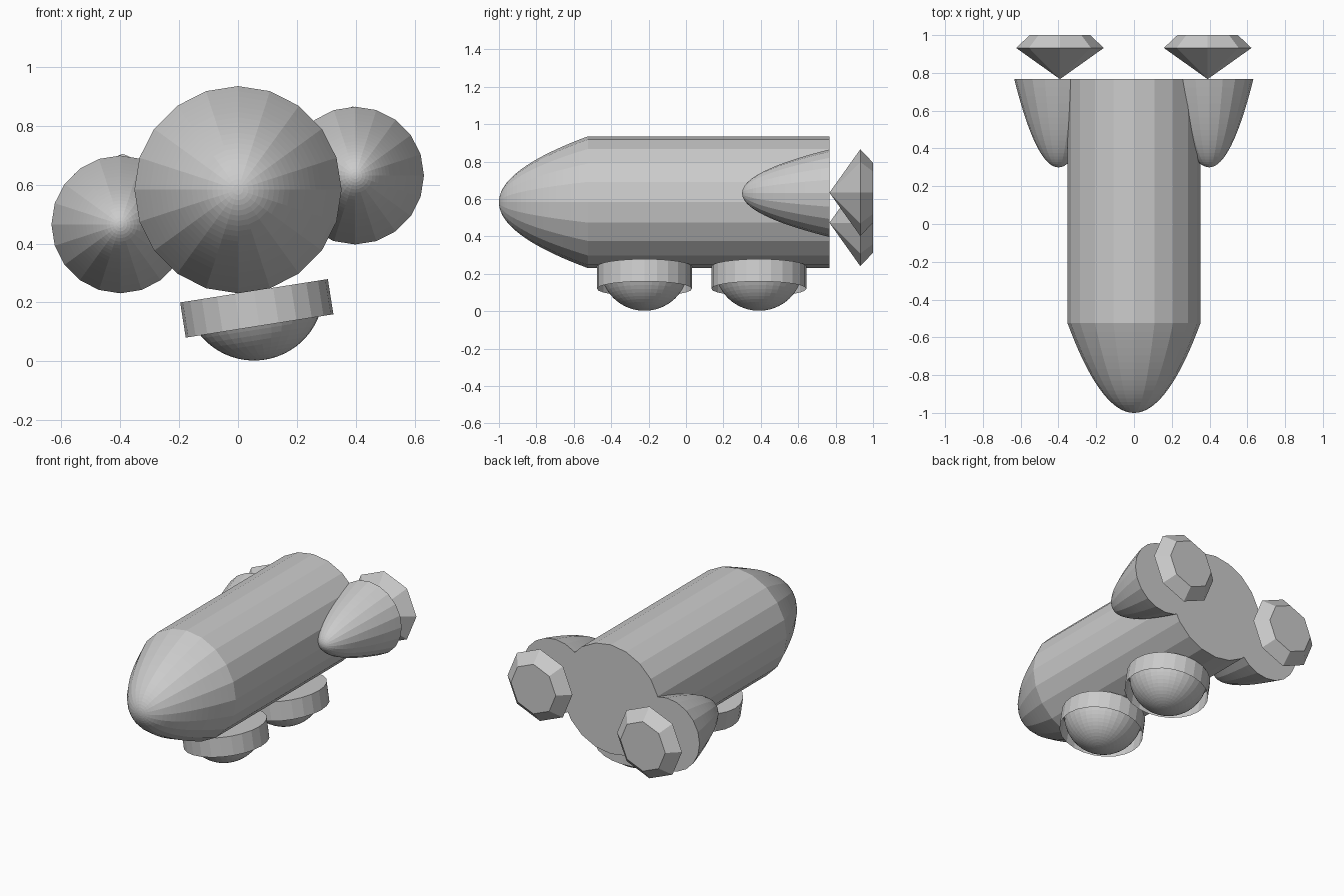
import bpy, bmesh
from math import sin, cos, pi, radians, sqrt
from mathutils import Matrix, Vector

if "Cube" in bpy.data.objects:
    bpy.data.objects.remove(bpy.data.objects["Cube"], do_unlink=True)

grey = bpy.data.materials.new("hull grey")
grey.use_nodes = True
tone = (0.6, 0.6, 0.6, 1)
grey.diffuse_color = tone
grey.node_tree.nodes["Principled BSDF"].inputs["Base Color"].default_value = tone


def lathe(name, profile, sides, place, cap_start=False, cap_end=False):
    """Spin (radius, height) points round local z; a zero radius makes a tip."""
    bm = bmesh.new()
    rings = []
    for r, h in profile:
        count = sides if r > 0 else 1
        rings.append([bm.verts.new((r * cos(2 * pi * i / sides), r * sin(2 * pi * i / sides), h))
                      for i in range(count)])
    for a, b in zip(rings, rings[1:]):
        for i in range(sides):
            j = (i + 1) % sides
            corners = [a[i % len(a)], a[j % len(a)], b[j % len(b)], b[i % len(b)]]
            bm.faces.new(list(dict.fromkeys(corners)))
    if cap_start:
        bm.faces.new(rings[0][::-1])
    if cap_end:
        bm.faces.new(rings[-1])
    bmesh.ops.recalc_face_normals(bm, faces=bm.faces[:])
    mesh = bpy.data.meshes.new(name)
    bm.to_mesh(mesh)
    bm.free()
    mesh.materials.append(grey)
    obj = bpy.data.objects.new(name, mesh)
    obj.matrix_world = place
    bpy.context.collection.objects.link(obj)
    return obj


def along_y(x, y, z):
    return Matrix.Translation((x, y, z)) @ Matrix.Rotation(radians(-90), 4, 'X')


def paraboloid(radius, length, steps=20):
    return [(radius * k / steps, length * (k / steps) ** 2) for k in range(steps + 1)]


RADIUS, AXIS, BACK = 0.352, 0.583, 0.767

# Hull with its pointed nose
lathe("hull", [(RADIUS, 0), (RADIUS, BACK + 0.525)], 20, along_y(0, -0.525, AXIS), cap_end=True)
lathe("nose", paraboloid(RADIUS, 0.475), 20, along_y(0, -1, AXIS))

# Engine pods and their faceted exhausts
for side, x, pod_z, exhaust_z in (("right", -0.4, 0.465, 0.473), ("left", 0.398, 0.631, 0.634)):
    lathe(side + "_engine_pod", paraboloid(0.234, 0.467), 20,
          along_y(x, BACK - 0.467, pod_z), cap_end=True)
    lathe(side + "_exhaust", [(0, 0), (0.232, 0.165), (0.16, 1 - BACK)], 8,
          along_y(0.98 * x, BACK, exhaust_z), cap_end=True)

# Domed pads on one lower hull facet
tilt = radians(9)
facet = RADIUS * cos(tilt)
dome_radius = 0.237
dome = [(dome_radius * cos(k * pi / 32), dome_radius * sin(k * pi / 32)) for k in range(16)]
dome.append((0, dome_radius))
for end, y in (("front", -0.222), ("back", 0.39)):
    place = (Matrix.Translation((facet * sin(tilt), y, AXIS - facet * cos(tilt)))
             @ Matrix.Rotation(pi - tilt, 4, 'Y'))
    lathe(end + "_pad_rim", [(0.254, 0), (0.254, 0.121)], 24, place, cap_start=True)
    lathe(end + "_pad_dome", dome, 32, place)
